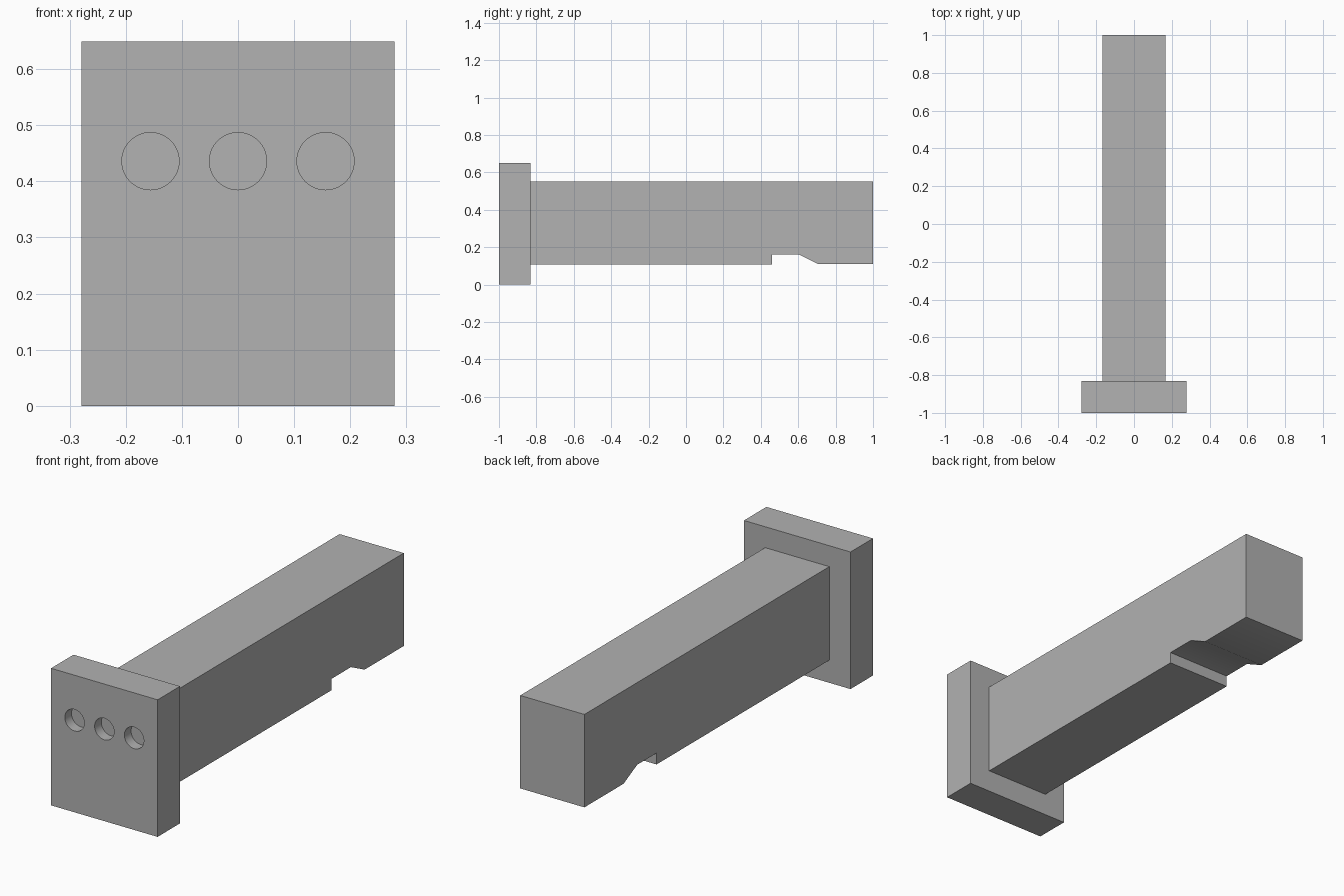
import bpy
import bmesh
from mathutils import Matrix

cube = bpy.data.objects.get("Cube")
if cube:
    bpy.data.objects.remove(cube, do_unlink=True)

grey = bpy.data.materials.new("plain_grey")
grey.use_nodes = True
colour = (0.445, 0.445, 0.445, 1)
grey.diffuse_color = colour
grey.node_tree.nodes["Principled BSDF"].inputs["Base Color"].default_value = colour


def make_object(name, bm):
    bmesh.ops.recalc_face_normals(bm, faces=bm.faces)
    mesh = bpy.data.meshes.new(name)
    bm.to_mesh(mesh)
    bm.free()
    mesh.materials.append(grey)
    obj = bpy.data.objects.new(name, mesh)
    bpy.context.collection.objects.link(obj)
    return obj


def activate(obj):
    bpy.ops.object.select_all(action='DESELECT')
    obj.select_set(True)
    bpy.context.view_layer.objects.active = obj


def extrude_profile(name, points, half_width):
    """Sweep a side profile of (y, z) points across x."""
    bm = bmesh.new()
    face = bm.faces.new([bm.verts.new((-half_width, y, z)) for y, z in points])
    swept = bmesh.ops.extrude_face_region(bm, geom=[face])["geom"]
    verts = [v for v in swept if isinstance(v, bmesh.types.BMVert)]
    bmesh.ops.translate(bm, verts=verts, vec=(2 * half_width, 0, 0))
    return make_object(name, bm)


FRONT, PLATE_BACK, END = -1.0, -0.832, 1.0

# Front plate
plate = extrude_profile("front_plate", [
    (FRONT, 0), (PLATE_BACK, 0), (PLATE_BACK, 0.649), (FRONT, 0.649)], 0.279)

# Three shallow round holes in the plate
HOLE_DEPTH = 0.05
bm = bmesh.new()
for x in (-0.156, 0, 0.156):
    place = Matrix.Translation((x, FRONT, 0.436)) @ Matrix.Rotation(1.5707963, 4, 'X')
    bmesh.ops.create_cone(bm, cap_ends=True, segments=64, radius1=0.051,
                          radius2=0.051, depth=2 * HOLE_DEPTH, matrix=place)
cutter = make_object("hole_cutter", bm)
cutter.hide_render = True
cut = plate.modifiers.new("holes", 'BOOLEAN')
cut.operation = 'DIFFERENCE'
cut.solver = 'EXACT'
cut.object = cutter
activate(plate)
bpy.ops.object.modifier_apply(modifier=cut.name)
bpy.data.objects.remove(cutter, do_unlink=True)

# Long bar with a ramped notch on its underside
bar = extrude_profile("bar", [
    (PLATE_BACK, 0.107), (0.46, 0.107), (0.46, 0.161), (0.605, 0.161),
    (0.707, 0.11), (END, 0.11), (END, 0.55), (PLATE_BACK, 0.55)], 0.168)

for obj in (plate, bar):
    activate(obj)
    bpy.ops.object.shade_smooth_by_angle()
